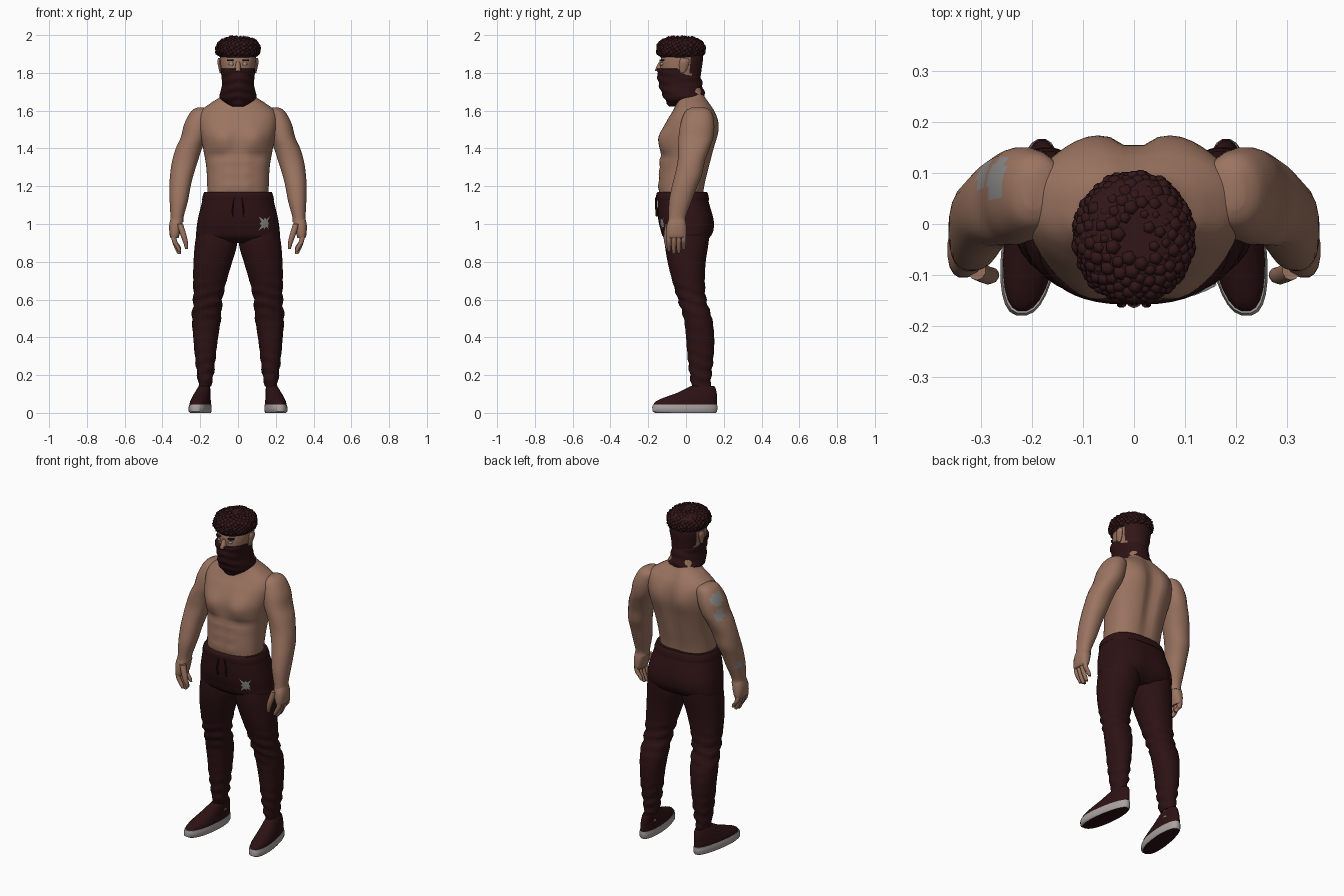
import bpy, bmesh, math, random
from mathutils import Vector
random.seed(4)


def material(name, r, g, b):
    m = bpy.data.materials.new(name)
    m.diffuse_color = (r, g, b, 1)
    return m


SKIN = material("skin", 0.33, 0.175, 0.118)
DARK = material("dark maroon cloth", 0.026, 0.006, 0.007)
HAIR = material("dark hair", 0.032, 0.008, 0.009)
GREY = material("grey", 0.27, 0.26, 0.255)
SOLE = material("pale sole", 0.40, 0.36, 0.35)


def finish(name, bm, mats, angle=50):
    bmesh.ops.recalc_face_normals(bm, faces=bm.faces)
    me = bpy.data.meshes.new(name)
    bm.to_mesh(me)
    bm.free()
    ob = bpy.data.objects.new(name, me)
    bpy.context.collection.objects.link(ob)
    for m in mats:
        me.materials.append(m)
    bpy.ops.object.select_all(action='DESELECT')
    ob.select_set(True)
    bpy.context.view_layer.objects.active = ob
    bpy.ops.object.shade_smooth_by_angle(angle=math.radians(angle))
    return ob


def spline(secs, k):
    """Catmull-Rom interpolation between the given sections."""
    out = []
    for i in range(len(secs) - 1):
        p0, p1, p2, p3 = (secs[min(max(j, 0), len(secs) - 1)] for j in range(i - 1, i + 3))
        for s in range(k):
            t = s / k
            out.append([0.5 * (2 * b + (c - a) * t + (2 * a - 5 * b + 4 * c - d) * t * t
                        + (3 * b - a - 3 * c + d) * t ** 3) for a, b, c, d in zip(p0, p1, p2, p3)])
    return out + [list(secs[-1])]


def loft(name, secs, mats, n=24, p=2.0, k=3, fn=None, both=False, paint=None, angle=50):
    """Horizontal superellipse rings given as (z, x0, x1, y0, y1), or (z, half_x, y0, y1)."""
    secs = [s if len(s) == 5 else (s[0], -s[1], s[1], s[2], s[3]) for s in secs]
    bm = bmesh.new()
    for side in ((1, -1) if both else (1,)):
        rings = []
        for z, x0, x1, y0, y1 in spline(secs, k):
            ring = []
            for i in range(n):
                a = 2 * math.pi * (i + 0.5) / n
                c, s = math.cos(a), math.sin(a)
                v = Vector(((x0 + x1) / 2 + (x1 - x0) / 2 * math.copysign(abs(c) ** (2 / p), c),
                            (y0 + y1) / 2 + (y1 - y0) / 2 * math.copysign(abs(s) ** (2 / p), s), z))
                if fn:
                    fn(v, s)
                v.x *= side
                ring.append(bm.verts.new(v))
            rings.append(ring)
        for a, b in zip(rings, rings[1:]):
            for i in range(n):
                bm.faces.new((a[i], a[(i + 1) % n], b[(i + 1) % n], b[i]))
        bm.faces.new(rings[0])
        bm.faces.new(rings[-1])
    if paint:
        for f in bm.faces:
            f.material_index = paint(f.calc_center_median())
    return finish(name, bm, mats, angle)


def bump(x, z, cx, cz, rx, rz):
    return math.exp(-((x - cx) / rx) ** 2 - ((z - cz) / rz) ** 2)


# Torso: chest, abdomen, shoulder blade and spine relief
def muscles(v, s):
    x, z = abs(v.x), v.z
    if s < 0:
        v.y -= 0.022 * bump(x, z, 0.09, 1.45, 0.065, 0.06)
        v.y += 0.012 * bump(x, z, 0, 1.45, 0.02, 0.1) + 0.012 * bump(x, z, 0.10, 1.36, 0.08, 0.02)
        for cz in (1.20, 1.27, 1.335):
            v.y -= 0.009 * bump(x, z, 0.045, cz, 0.03, 0.026)
    else:
        v.y -= 0.026 * bump(x, z, 0, 1.42, 0.03, 0.22)
        v.y += 0.014 * bump(x, z, 0.09, 1.52, 0.06, 0.08)


loft("torso", [(1.10, .16, -.135, .085), (1.20, .163, -.142, .10), (1.30, .168, -.136, .125),
               (1.40, .185, -.135, .15), (1.48, .202, -.128, .165), (1.55, .21, -.10, .162),
               (1.60, .195, -.07, .148), (1.64, .145, -.052, .125), (1.68, .088, -.05, .10),
               (1.74, .07, -.05, .075)], [SKIN], n=56, p=2.4, k=5, fn=muscles)

# Arms, with grey ink patches on one upper arm
INK = [(Vector((-.275, .09, 1.55)), .04), (Vector((-.29, .10, 1.46)), .035), (Vector((-.35, .0, 1.14)), .02)]
loft("arms", [(1.617, .18, .215, .03, .10), (1.595, .14, .25, -.005, .135), (1.53, .145, .285, -.03, .15),
              (1.46, .165, .303, -.04, .145), (1.40, .19, .33, -.042, .125), (1.33, .213, .35, -.045, .10),
              (1.26, .235, .36, -.06, .085), (1.20, .25, .363, -.075, .06), (1.12, .265, .362, -.09, .03),
              (1.04, .287, .358, -.093, .0), (1.01, .288, .36, -.095, .0)],
     [SKIN, GREY], n=24, p=2.2, k=4, both=True,
     paint=lambda c: int(any((c - q).length < r for q, r in INK)))

# Hands: palm, four fingers and a thumb
loft("palms", [(1.03, .29, .357, -.09, -.005), (.99, .296, .365, -.103, .003), (.94, .31, .362, -.105, .003),
               (.925, .315, .355, -.10, -.005)], [SKIN], n=16, p=2.6, both=True)
for i in range(4):
    y, drop = -.09 + i * .026, (.0, .015, .01, -.01)[i]
    loft("finger", [(.95, .325, .355, y - .013, y + .013), (.91, .322, .351, y - .014, y + .014),
                    (.875 - drop, .305, .331, y - .012, y + .012),
                    (.855 - drop, .30, .318, y - .007, y + .007)], [SKIN], n=8, both=True)
loft("thumb", [(1.0, .29, .325, -.11, -.07), (.94, .272, .305, -.118, -.082), (.90, .264, .29, -.115, -.085),
               (.868, .265, .28, -.105, -.09)], [SKIN], n=10, both=True)


# Trousers: hips, legs with wrinkles, waistband, drawstrings
def seat(v, s):
    if s > 0:
        v.y -= 0.022 * bump(v.x, v.z, 0, .98, .025, .08)


hips = loft("trouser_hips", [(1.165, .178, -.15, .11), (1.12, .19, -.152, .12), (1.03, .212, -.148, .147),
                             (.97, .22, -.135, .148), (.93, .218, -.12, .128), (.90, .15, -.08, .09)],
            [DARK], n=48, p=2.6, k=4, fn=seat)


def folds(v, s):
    w = 0.005 * math.exp(-((v.z - .58) / .1) ** 2) + 0.004 * math.exp(-((v.z - .22) / .1) ** 2)
    v.y += w * math.sin(v.z * 110 + v.x * 25)
    v.x += w * math.sin(v.z * 95 + v.y * 30)


loft("trouser_legs", [(1.0, .02, .21, -.11, .13), (.90, .004, .228, -.113, .12), (.80, .03, .236, -.098, .105),
                      (.70, .06, .238, -.073, .10), (.60, .083, .236, -.043, .107), (.50, .09, .244, -.012, .138),
                      (.40, .105, .237, .0, .15), (.30, .118, .228, .008, .146), (.20, .13, .216, .02, .135),
                      (.14, .143, .208, .03, .13)], [DARK], n=28, p=2.2, k=6, fn=folds, both=True)
loft("waistband", [(1.125, .19, -.156, .122), (1.14, .189, -.158, .121), (1.16, .183, -.157, .116),
                   (1.17, .178, -.15, .11)], [DARK], n=48, p=2.5, k=2)
loft("drawstrings", [(1.14, .015, .025, -.163, -.153), (1.08, .025, .034, -.163, -.152),
                     (1.04, .022, .033, -.16, -.148)], [DARK], n=6, both=True)

# Plain frayed patch on the front of one thigh
bm = bmesh.new()
pts = []
for i in range(16):
    a = math.tau * i / 16 + math.pi / 4
    r = (.056, .024, .034, .022)[i % 4]
    pts.append(bm.verts.new((.15 + r * math.cos(a), -.145, 1.0 + r * math.sin(a))))
mid = bm.verts.new((.15, -.145, 1.0))
for i in range(16):
    bm.faces.new((mid, pts[i], pts[(i + 1) % 16]))
bmesh.ops.subdivide_edges(bm, edges=bm.edges[:], cuts=2, use_grid_fill=True)
patch = finish("thigh_patch", bm, [GREY])
wrap = patch.modifiers.new("wrap", 'SHRINKWRAP')
wrap.target, wrap.offset, wrap.wrap_mode = hips, .005, 'ABOVE_SURFACE'


# Ankles and shoes, toes turned out
def toe_out(v, s):
    v.x += -v.y * 0.13
    v.x = .2 + (v.x - .2) * (1 - max(0, v.y) * 1.2)


loft("ankles", [(.09, .145, .205, .05, .125), (.17, .15, .203, .045, .12)], [SKIN], n=16, both=True)
loft("shoe_soles", [(0, .145, .248, -.165, .16), (.008, .14, .254, -.178, .166), (.03, .14, .254, -.18, .167),
                    (.045, .143, .25, -.175, .166)], [SOLE, DARK], n=28, p=2.5, k=1, fn=toe_out, both=True,
     paint=lambda c: int(c.z < .002))
loft("shoe_uppers", [(.035, .143, .25, -.173, .164), (.058, .144, .249, -.165, .166), (.08, .148, .243, -.12, .165),
                     (.105, .15, .235, -.05, .163), (.13, .152, .225, .0, .157), (.142, .155, .218, .025, .15)],
     [DARK], n=28, p=2.3, k=3, fn=toe_out, both=True)

# Head with cropped hair at the back and sides
loft("head", [(1.69, .06, -.08, .07), (1.76, .078, -.128, .075), (1.82, .089, -.135, .083),
              (1.88, .095, -.132, .09), (1.95, .085, -.11, .08)], [SKIN, HAIR], n=40, p=2.2, k=5,
     paint=lambda c: int(c.y > .025 or c.z > 1.905))
loft("nose", [(1.86, .011, -.142, -.11), (1.835, .015, -.156, -.11), (1.81, .019, -.165, -.11)],
     [SKIN], n=10)
loft("eyes", [(1.838, .027, .043, -.136, -.115), (1.846, .02, .05, -.138, -.112), (1.854, .025, .045, -.136, -.115)],
     [GREY], n=10, both=True)
loft("eyebrows", [(1.864, .018, .058, -.139, -.105), (1.872, .02, .06, -.14, -.105)], [HAIR], n=10, k=1, both=True)
loft("ears", [(1.80, .085, .097, -.03, -.01), (1.82, .085, .102, -.035, .005), (1.86, .088, .11, -.035, .018),
              (1.88, .09, .104, -.025, .01)], [SKIN], n=10, both=True)


# Neck scarf pulled over the lower face
def drape(v, s):
    v.y += .004 * math.sin(v.z * 130 + abs(v.x) * 40)


loft("face_scarf", [(1.622, .028, -.085, -.03), (1.64, .065, -.103, .04), (1.67, .098, -.118, .098),
                    (1.70, .093, -.133, .096), (1.74, .085, -.145, .086), (1.78, .088, -.152, .078),
                    (1.818, .091, -.153, .03), (1.822, .085, -.145, .02)],
     [DARK], n=32, p=2.1, k=4, fn=drape)

# Curly hair: a rounded cap covered in small curls
loft("hair_cap", [(1.882, .095, -.135, .09), (1.90, .108, -.145, .092), (1.935, .113, -.15, .096),
                  (1.965, .10, -.135, .085), (1.985, .06, -.09, .045), (1.988, .02, -.05, .0)], [HAIR], n=32)
bm = bmesh.new()
for i in range(230):
    h = -.42 + 1.4 * (i + .5) / 230
    a, r = i * 2.39996, math.sqrt(1 - min(1, h * h))
    c = Vector((.109 * r ** .8 * math.cos(a), -.027 + .12 * r ** .8 * math.sin(a), 1.925 + .06 * h))
    made = bmesh.ops.create_icosphere(bm, subdivisions=1, radius=random.uniform(.011, .018))
    bmesh.ops.translate(bm, verts=made['verts'], vec=c)
finish("hair_curls", bm, [HAIR], 80)
